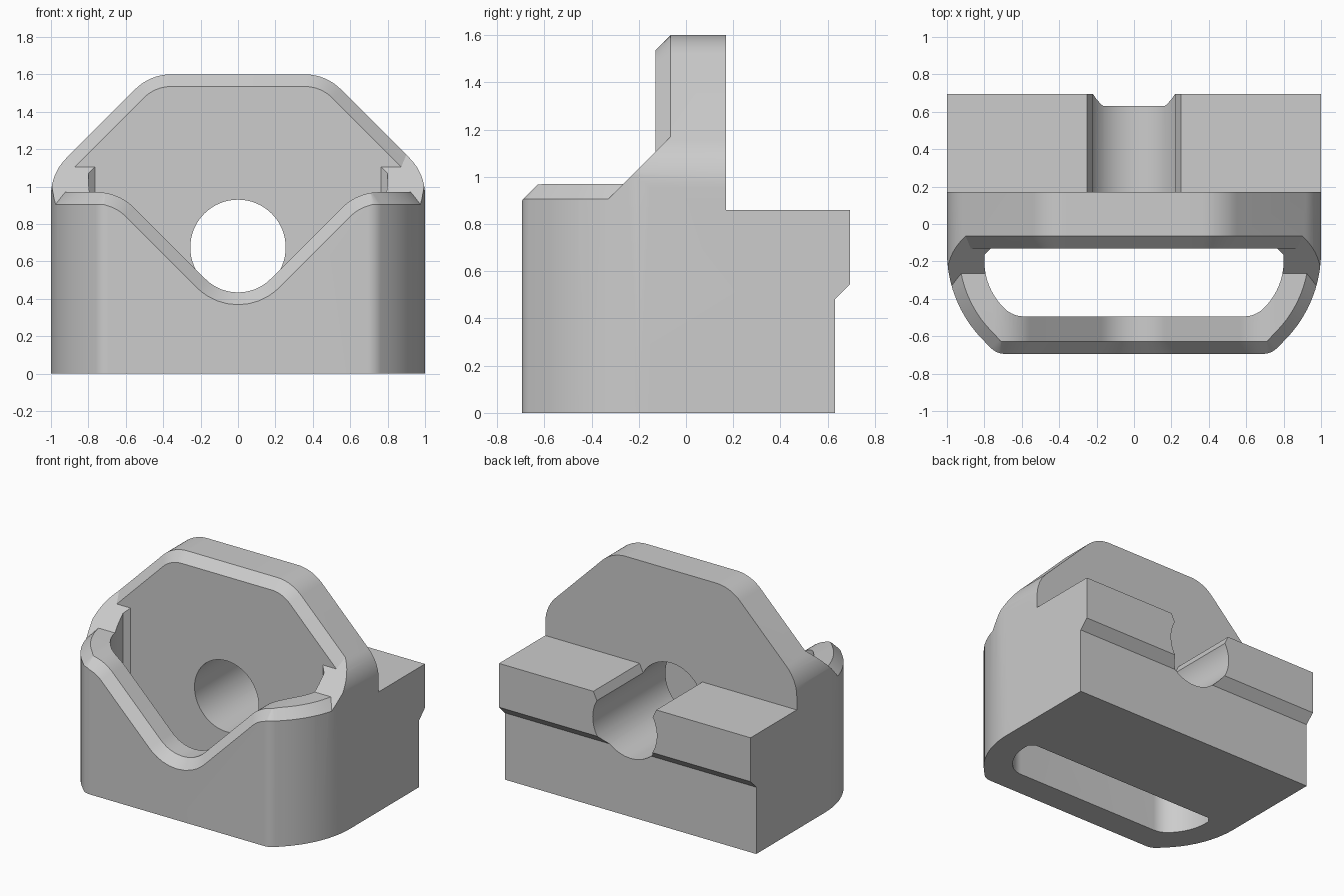
import bpy, bmesh, math
from mathutils import Vector

if "Cube" in bpy.data.objects:
    bpy.data.objects.remove(bpy.data.objects["Cube"], do_unlink=True)

BEVEL = 0.065      # rim chamfer
FRONT = -0.694     # front wall face
PLATE = -0.13      # upright plate, front face
BACK = 0.17        # upright plate, rear face
RIM = 0.97         # top of the front wall


def rounded(points, steps=10):
    """Closed 2D outline from (x, y, radius) corners."""
    out = []
    for i, (x, y, r) in enumerate(points):
        p = Vector((x, y))
        if r == 0:
            out.append(p)
            continue
        u = (Vector(points[i - 1][:2]) - p).normalized()
        v = (Vector(points[(i + 1) % len(points)][:2]) - p).normalized()
        half = u.angle(v) / 2
        centre = p + (u + v).normalized() * r / math.sin(half)
        t = r / math.tan(half)
        a, b = p + u * t - centre, p + v * t - centre
        for k in range(steps + 1):
            out.append(centre + a.lerp(b, k / steps).normalized() * r)
    return out


def mirrored(half):
    """Counter-clockwise outline from its right half, listed bottom to top."""
    return rounded(half + [(-x, y, r) for x, y, r in reversed(half) if x > 0])


def inset(outline, d):
    """Move every edge of a counter-clockwise outline inwards by d."""
    out = []
    for i, p in enumerate(outline):
        e1 = (p - outline[i - 1]).normalized()
        e2 = (outline[(i + 1) % len(outline)] - p).normalized()
        n1, n2 = Vector((-e1.y, e1.x)), Vector((-e2.y, e2.x))
        out.append(p + (n1 + n2) * d / (1 + n1.dot(n2)))
    return out


def loft(name, axis, sections):
    """Solid through (position, outline) sections along an axis."""
    place = {"x": lambda p, s: (s, p.x, p.y),
             "y": lambda p, s: (p.x, s, p.y),
             "z": lambda p, s: (p.x, p.y, s)}[axis]
    bm = bmesh.new()
    rings = [[bm.verts.new(place(p, s)) for p in o] for s, o in sections]
    n = len(rings[0])
    for a, b in zip(rings, rings[1:]):
        for i in range(n):
            j = (i + 1) % n
            bm.faces.new((a[i], a[j], b[j], b[i]))
    bm.faces.new(rings[0])
    bm.faces.new(rings[-1])
    bmesh.ops.recalc_face_normals(bm, faces=bm.faces)
    mesh = bpy.data.meshes.new(name)
    bm.to_mesh(mesh)
    bm.free()
    obj = bpy.data.objects.new(name, mesh)
    bpy.context.collection.objects.link(obj)
    return obj


def prism(name, axis, outline, start, end):
    return loft(name, axis, [(start, outline), (end, outline)])


def poly(*points):
    return [Vector(p) for p in points]


def combine(target, tool, operation="DIFFERENCE"):
    tool.hide_render = True
    mod = target.modifiers.new("cut", "BOOLEAN")
    mod.operation, mod.solver, mod.object = operation, "EXACT", tool
    bpy.context.view_layer.objects.active = target
    bpy.ops.object.modifier_apply(modifier=mod.name)
    bpy.data.objects.remove(tool, do_unlink=True)


# Outlines: footprint, upright plate, pocket and front notch
plan = mirrored([(0, FRONT, 0), (0.734, FRONT, 0.1), (1, -0.426, 0.667), (1, 1.2, 0)])
plate = mirrored([(0, -0.5, 0), (1, -0.5, 0), (1, 1.07, 0.28), (0.47, 1.6, 0.27)])
pocket = mirrored([(0, -0.494, 0), (0.65, -0.494, 0.15), (0.8, -0.343, 0.35),
                   (0.8, PLATE - 0.035, 0), (0.765, PLATE, 0)])
notch = mirrored([(0, 0.24, 0.31), (0.665, RIM - BEVEL, 0.217),
                  (1.2, RIM - BEVEL, 0), (1.2, 1.5, 0)])

# Body: side profile trimmed by the plate outline and the footprint
body = prism("holder_body", "x", poly(
    (-0.9, 0), (0.63, 0), (0.63, 0.48), (0.695, 0.545), (0.695, 0.86), (BACK, 0.86),
    (BACK, 1.8), (PLATE, 1.8), (PLATE, 1.105), (-0.265, RIM), (-0.9, RIM)), -1.3, 1.3)
combine(body, prism("plate_trim", "y", plate, -1.5, 1.5), "INTERSECT")
combine(body, prism("footprint_trim", "z", plan, -0.5, 2), "INTERSECT")

# Chamfer around the front wall, stopping at the sloped shoulder
rim = prism("rim_cutter", "x", poly(
    (-1.2, 0.905), (-0.33, 0.905), (-0.26, 0.975), (-1.2, 0.975)), -1.2, 1.2)
combine(rim, loft("rim_core", "z", [(z, inset(plan, z - RIM + BEVEL)) for z in (0.87, 0.99)]))
combine(body, rim)

# Chamfer around the upright plate, above the shoulder
edge = prism("plate_edge_cutter", "x", poly(
    (-0.065, 1.17), (-0.065, 1.9), (-0.135, 1.9), (-0.135, 1.1)), -1.2, 1.2)
combine(edge, loft("plate_core", "y", [(y, inset(plate, -0.065 - y)) for y in (-0.15, -0.04)]))
combine(body, edge)

# Pocket through the bottom
combine(body, prism("pocket_cutter", "z", pocket, -0.5, 1.3))

# Dipped, chamfered front edge
combine(body, loft("notch_cutter", "y", [
    (FRONT - 0.06, inset(notch, -0.06)), (FRONT + BEVEL, inset(notch, BEVEL)),
    (-0.3, inset(notch, BEVEL))]))

# Round bore, open at the top of the rear block
bore = [Vector((math.cos(a), math.sin(a))) * 0.255 + Vector((0, 0.675))
        for a in (math.tau * k / 64 for k in range(64))]
combine(body, prism("bore_cutter", "y", bore, -0.3, 1))
combine(body, prism("slot_cutter", "y", poly(
    (-0.2, 0.7), (0.2, 0.7), (0.222, 0.8), (0.25, 0.86), (0.27, 0.9),
    (-0.27, 0.9), (-0.25, 0.86), (-0.222, 0.8)), BACK, 1))

# Grey material and smooth curves
grey = bpy.data.materials.new("plain_grey")
grey.use_nodes = True
colour = (0.604, 0.604, 0.604, 1)
grey.diffuse_color = colour
grey.node_tree.nodes["Principled BSDF"].inputs["Base Color"].default_value = colour
body.data.materials.clear()
body.data.materials.append(grey)
for face in body.data.polygons:
    face.material_index = 0
bpy.ops.object.select_all(action="DESELECT")
body.select_set(True)
bpy.context.view_layer.objects.active = body
bpy.ops.object.shade_smooth_by_angle(angle=math.radians(25))
